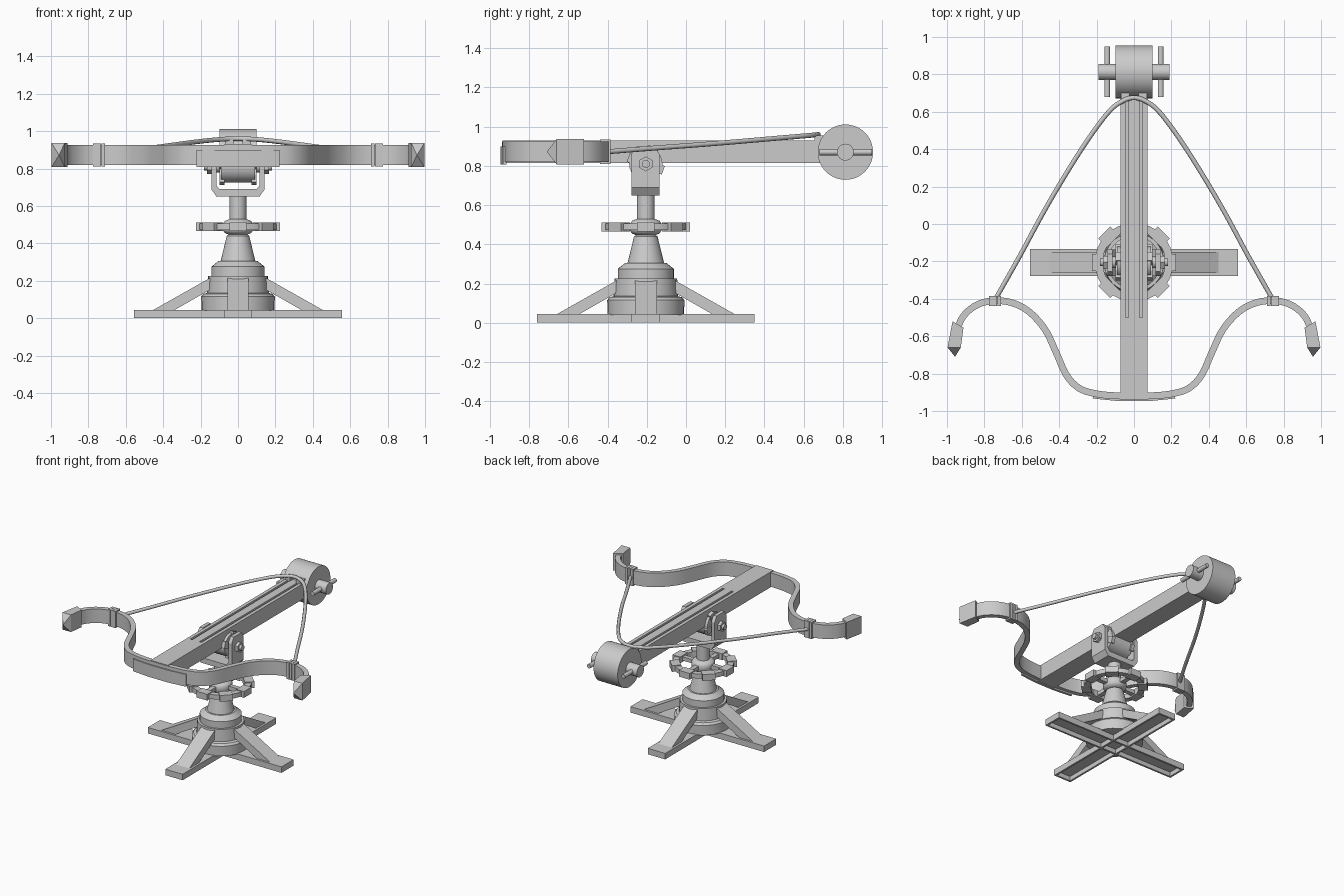
import bpy, bmesh, math
from mathutils import Vector, Matrix

if "Cube" in bpy.data.objects:
    bpy.data.objects.remove(bpy.data.objects["Cube"])

grey = bpy.data.materials.new("plain grey")
grey.diffuse_color = (0.6, 0.6, 0.6, 1)
grey.use_nodes = True
grey.node_tree.nodes["Principled BSDF"].inputs["Base Color"].default_value = grey.diffuse_color
CY = -0.205                      # y of the stand axis


def finish(name, bm, smooth=False):
    bmesh.ops.recalc_face_normals(bm, faces=bm.faces)
    me = bpy.data.meshes.new(name)
    bm.to_mesh(me)
    bm.free()
    me.materials.append(grey)
    ob = bpy.data.objects.new(name, me)
    bpy.context.collection.objects.link(ob)
    if smooth:
        bpy.ops.object.select_all(action='DESELECT')
        ob.select_set(True)
        bpy.context.view_layer.objects.active = ob
        bpy.ops.object.shade_smooth_by_angle(angle=math.radians(35))
    return ob


def box(name, x, y, z, turn=0, pivot=(0, CY, 0), axis='Z'):
    """Box from ranges, turned about a pivot."""
    bm = bmesh.new()
    c = Vector([(r[0] + r[1]) / 2 for r in (x, y, z)])
    s = [r[1] - r[0] for r in (x, y, z)]
    bmesh.ops.create_cube(bm, size=1, matrix=Matrix.Translation(c) @ Matrix.Diagonal((*s, 1)))
    bmesh.ops.rotate(bm, verts=bm.verts, cent=pivot, matrix=Matrix.Rotation(turn, 3, axis))
    return finish(name, bm)


def rod(name, a, b, r, n=24):
    a, b = Vector(a), Vector(b)
    d = b - a
    m = Matrix.Translation((a + b) / 2) @ d.to_track_quat('Z', 'Y').to_matrix().to_4x4()
    bm = bmesh.new()
    bmesh.ops.create_cone(bm, cap_ends=True, segments=n, radius1=r, radius2=r, depth=d.length, matrix=m)
    return finish(name, bm, True)


def lathe(name, profile, n=32, closed=False):
    """Revolve (radius, z) points about the stand axis."""
    bm = bmesh.new()
    rings = []
    for r, z in profile:
        rings.append([bm.verts.new((r * math.cos(t), CY + r * math.sin(t), z))
                      for t in (i * math.tau / n for i in range(n))])
    pairs = list(zip(rings, rings[1:]))
    if closed:
        pairs.append((rings[-1], rings[0]))
    else:
        bm.faces.new(rings[0])
        bm.faces.new(rings[-1])
    for p, q in pairs:
        for i in range(n):
            j = (i + 1) % n
            bm.faces.new((p[i], p[j], q[j], q[i]))
    return finish(name, bm, True)


def prism(name, outline, place, lo, hi, smooth=False):
    """Extrude a 2D outline; place(u, v, w) gives the 3D point."""
    bm = bmesh.new()
    a, b = [[bm.verts.new(place(u, v, w)) for u, v in outline] for w in (lo, hi)]
    bm.faces.new(a)
    bm.faces.new(b)
    for i in range(len(a)):
        j = (i + 1) % len(a)
        bm.faces.new((a[i], a[j], b[j], b[i]))
    return finish(name, bm, smooth)


def spline(pts, steps=5):
    """Smooth path through points."""
    p = [Vector(q) for q in pts]
    p = [2 * p[0] - p[1]] + p + [2 * p[-1] - p[-2]]
    out = []
    for i in range(1, len(p) - 2):
        a, b, c, d = p[i - 1:i + 3]
        for k in range(steps):
            t = k / steps
            out.append(0.5 * (2 * b + (c - a) * t + (2 * a - 5 * b + 4 * c - d) * t * t
                              + (3 * b - a - 3 * c + d) * t ** 3))
    return out + [p[-2]]


def ribbon(name, path, thick, lo, hi):
    """Upright strip of given thickness following a plan path."""
    left, right = [], []
    for i, q in enumerate(path):
        d = (path[min(i + 1, len(path) - 1)] - path[max(i - 1, 0)]).normalized()
        n = Vector((-d.y, d.x)) * thick / 2
        left.append(q + n)
        right.append(q - n)
    prism(name, left + right[::-1], lambda u, v, w: (u, v, w), lo, hi, True)


# Feet: crossed open-bottomed channels with sloping braces
for k in range(2):
    t = k * math.pi / 2
    box("foot_top", (-0.555, 0.555), (CY - 0.072, CY + 0.072), (0.033, 0.045), t)
    for s in (-1, 1):
        e = sorted((s * 0.058, s * 0.072))
        box("foot_side", (-0.555, 0.555), (CY + e[0], CY + e[1]), (0, 0.036), t)
        e = sorted((s * 0.541, s * 0.555))
        box("foot_end", e, (CY - 0.06, CY + 0.06), (0, 0.036), t)
for k in range(4):
    c, s = round(math.cos(k * math.pi / 2)), round(math.sin(k * math.pi / 2))
    prism("brace", [(0.1, 0.215), (0.15, 0.215), (0.455, 0.043), (0.34, 0.043), (0.1, 0.18)],
          lambda u, v, w: (u * c - w * s, CY + u * s + w * c, v), -0.056, 0.056)

# Pedestal and post
lathe("pedestal", [(0.195, 0.04), (0.197, 0.115), (0.185, 0.13), (0.165, 0.135), (0.16, 0.225),
                   (0.143, 0.225), (0.143, 0.275), (0.105, 0.305), (0.093, 0.305), (0.06, 0.44),
                   (0.045, 0.45), (0.045, 0.66)])

# Hand wheel
lathe("wheel_hub", [(0.045, 0.445), (0.07, 0.455), (0.08, 0.47), (0.08, 0.505), (0.07, 0.52), (0.045, 0.53)])
lathe("wheel_rim", [(0.168, 0.472), (0.21, 0.472), (0.21, 0.506), (0.168, 0.506)], 32, True)
for k in range(8):
    t = k * math.pi / 4
    box("wheel_grip", (0.16, 0.225), (CY - 0.045, CY + 0.045), (0.465, 0.512), t)
    if k % 2 == 0:
        box("wheel_spoke", (0.05, 0.19), (CY - 0.017, CY + 0.017), (0.475, 0.503), t)

# Yoke with side arms, pivot and cradle
across = lambda u, v, w: (u, w, v)
prism("yoke", [(-0.115, 0.65), (0.115, 0.65), (0.143, 0.69), (0.143, 0.78), (0.115, 0.78),
               (0.115, 0.71), (0.1, 0.69), (-0.1, 0.69), (-0.115, 0.71), (-0.115, 0.78),
               (-0.143, 0.78), (-0.143, 0.69)], across, -0.278, -0.136)
along = lambda u, v, w: (w, u, v)
rod("cradle_drum", (-0.092, CY, 0.81), (0.092, CY, 0.81), 0.085)
rod("pivot_pin", (-0.165, CY, 0.81), (0.165, CY, 0.81), 0.03)
for s in (-1, 1):
    lo, hi = sorted((s * 0.115, s * 0.143))
    prism("yoke_arm", [(-0.278, 0.77), (-0.136, 0.77), (-0.136, 0.86), (-0.16, 0.9),
                       (-0.254, 0.9), (-0.278, 0.86)], along, lo, hi)
    rod("pivot_cap", (s * 0.14, CY, 0.81), (s * 0.165, CY, 0.81), 0.038, 6)
    rod("pivot_end", (s * 0.16, CY, 0.81), (s * 0.183, CY, 0.81), 0.02)
    e = sorted((s * 0.072, s * 0.098))
    for a in (0.35, 0.35 + math.pi / 2):
        box("cradle_tab", e, (CY - 0.095, CY + 0.095), (0.787, 0.833), -a, (0, CY, 0.81), 'X')

# Stock with two long slots in its top
stock = box("stock", (-0.072, 0.072), (-0.935, 0.72), (0.815, 0.93))
for s in (-1, 1):
    lo, hi = sorted((s * 0.03, s * 0.046))
    cut = box("slot_cutter", (lo, hi), (-0.5, 0.66), (0.9, 1.0))
    cut.hide_render = True
    cut.hide_viewport = True
    m = stock.modifiers.new("slot", 'BOOLEAN')
    m.operation, m.object, m.solver = 'DIFFERENCE', cut, 'EXACT'
    lo, hi = sorted((s * 0.025, s * 0.07))
    box("string_catch", (lo, hi), (0.655, 0.7), (0.925, 0.955))

# Winding drum with axle and crank bars
rod("winding_drum", (-0.1, 0.813, 0.87), (0.1, 0.813, 0.87), 0.141, 48)
rod("drum_axle", (-0.19, 0.813, 0.87), (0.19, 0.813, 0.87), 0.043)
for s in (-1, 1):
    rod("crank_bar", (s * 0.143, 0.68, 0.87), (s * 0.143, 0.948, 0.87), 0.016, 12)

# Bow limbs, tips and wraps
limb = [(0, -0.92), (0.1, -0.918), (0.2, -0.908), (0.29, -0.88), (0.36, -0.81), (0.415, -0.69),
        (0.475, -0.565), (0.56, -0.47), (0.65, -0.422), (0.75, -0.41), (0.84, -0.433),
        (0.91, -0.49), (0.95, -0.57)]
for s in (-1, 1):
    ribbon("bow_limb", spline([(s * x, y) for x, y in limb]), 0.036, 0.82, 0.925)
    # Tip block ending in a point
    bm = bmesh.new()
    rings = [[bm.verts.new((s * x, y, z)) for x, y, z in
              ((a[0], a[1], 0.808), (b[0], b[1], 0.808), (b[0], b[1], 0.937), (a[0], a[1], 0.937))]
             for a, b in (((0.912, -0.555), (0.97, -0.52)), ((0.926, -0.66), (0.997, -0.66)))]
    apex = bm.verts.new((s * 0.957, -0.71, 0.872))
    bm.faces.new(rings[0])
    for i in range(4):
        j = (i + 1) % 4
        bm.faces.new((rings[0][i], rings[0][j], rings[1][j], rings[1][i]))
        bm.faces.new((rings[1][i], rings[1][j], apex))
    finish("bow_tip", bm)
    for k in (-1, 0, 1):
        x = s * (0.743 + k * 0.022)
        box("string_wrap", (x - 0.01, x + 0.01), (-0.438, -0.385), (0.81, 0.935))
ribbon("bow_plate", [Vector(p) for p in ((-0.22, -0.924), (-0.08, -0.938), (0.08, -0.938), (0.22, -0.924))],
       0.018, 0.808, 0.9)

# Drawn string
half = [(0.74, -0.4, 0.872), (0.61, -0.17, 0.89), (0.48, 0.07, 0.908), (0.35, 0.29, 0.926),
        (0.23, 0.475, 0.942), (0.13, 0.605, 0.953), (0.06, 0.658, 0.958)]
path = spline(half + [(0, 0.675, 0.96)] + [(-x, y, z) for x, y, z in half[::-1]], 4)
cu = bpy.data.curves.new("string_path", 'CURVE')
cu.dimensions = '3D'
cu.bevel_depth = 0.0125
cu.bevel_resolution = 2
cu.use_fill_caps = True
sp = cu.splines.new('POLY')
sp.points.add(len(path) - 1)
for p, q in zip(sp.points, path):
    p.co = (*q, 1)
cu.materials.append(grey)
bpy.context.collection.objects.link(bpy.data.objects.new("bow_string", cu))
